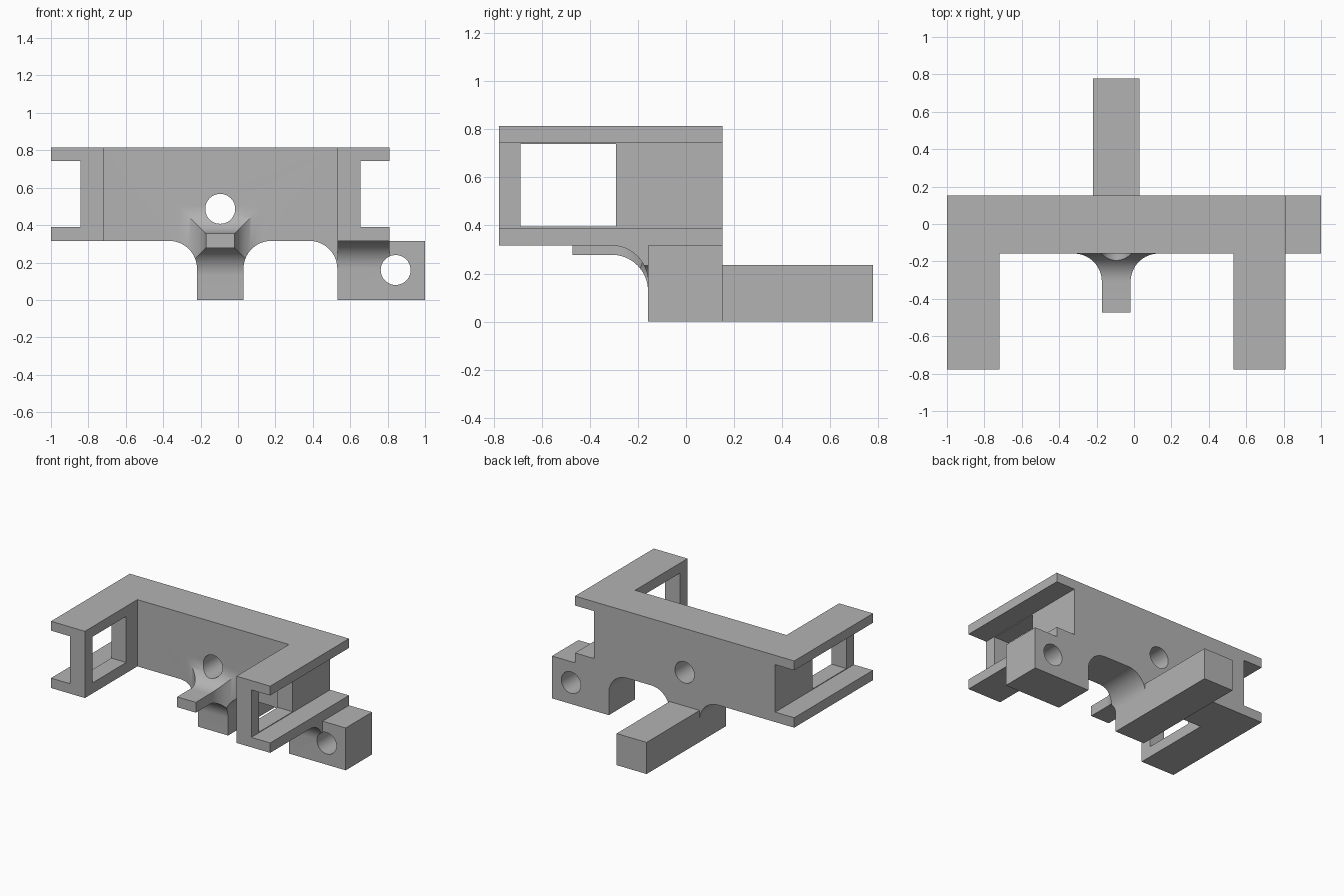
import bpy, bmesh, math

cube = bpy.data.objects.get("Cube")
if cube:
    bpy.data.objects.remove(cube, do_unlink=True)

grey = bpy.data.materials.new("plain grey")
grey.use_nodes = True
grey.diffuse_color = (0.45, 0.45, 0.45, 1)
grey.node_tree.nodes["Principled BSDF"].inputs["Base Color"].default_value = (0.45, 0.45, 0.45, 1)

# Shared dimensions
FRONT, BACK, END = -0.158, 0.152, 0.777
TOP, BASE, SLOT_TOP, SLOT_LOW = 0.814, 0.316, 0.744, 0.39
LEG_L, LEG_R = -0.219, 0.029
IN_L, IN_R, OUT_R = -0.72, 0.531, 0.81
WEB_L, WEB_R = -0.843, 0.654
R = 0.15


def loft(name, rings):
    """Closed solid through rings of equal point count."""
    bm = bmesh.new()
    loops = [[bm.verts.new(p) for p in ring] for ring in rings]
    n = len(loops[0])
    for a, b in zip(loops, loops[1:]):
        for i in range(n):
            j = (i + 1) % n
            bm.faces.new((a[i], a[j], b[j], b[i]))
    bm.faces.new(loops[0])
    bm.faces.new(loops[-1])
    bmesh.ops.recalc_face_normals(bm, faces=bm.faces)
    mesh = bpy.data.meshes.new(name)
    bm.to_mesh(mesh)
    bm.free()
    mesh.materials.append(grey)
    ob = bpy.data.objects.new(name, mesh)
    bpy.context.collection.objects.link(ob)
    return ob


def prism_y(name, pts, y0, y1):
    return loft(name, [[(x, y, z) for x, z in pts] for y in (y0, y1)])


def box(name, x0, x1, y0, y1, z0, z1):
    return prism_y(name, [(x0, z0), (x1, z0), (x1, z1), (x0, z1)], y0, y1)


def arc(cx, cz, r, a0, a1, n=16):
    angles = [math.radians(a0 + (a1 - a0) * i / n) for i in range(n + 1)]
    return [(cx + r * math.cos(a), cz + r * math.sin(a)) for a in angles]


def combine(target, other, operation):
    mod = target.modifiers.new(operation, 'BOOLEAN')
    mod.operation, mod.solver, mod.object = operation, 'EXACT', other
    bpy.context.view_layer.objects.active = target
    bpy.ops.object.modifier_apply(modifier=mod.name)
    bpy.data.objects.remove(other, do_unlink=True)


# Cross bar outline with side slots, arches, centre leg and side foot
outline = [(-1, BASE)]
outline += arc(LEG_L - R, BASE - R, R, 90, 0)
outline += [(LEG_L, 0), (LEG_R, 0)]
outline += arc(LEG_R + R, BASE - R, R, 180, 90)
outline += arc(IN_R - R, BASE - R, R, 90, 0)
outline += [(IN_R, 0), (1, 0), (1, BASE), (OUT_R, BASE), (OUT_R, SLOT_LOW),
            (WEB_R, SLOT_LOW), (WEB_R, SLOT_TOP), (OUT_R, SLOT_TOP), (OUT_R, TOP),
            (-1, TOP), (-1, SLOT_TOP), (WEB_L, SLOT_TOP), (WEB_L, SLOT_LOW), (-1, SLOT_LOW)]
frame = prism_y("bracket_frame", outline, FRONT, BACK)

# Forward channel arms, each with a window through its web
for side, inner, web, outer in (("right", IN_L, WEB_L, -1), ("left", IN_R, WEB_R, OUT_R)):
    section = [(inner, BASE), (outer, BASE), (outer, SLOT_LOW), (web, SLOT_LOW),
               (web, SLOT_TOP), (outer, SLOT_TOP), (outer, TOP), (inner, TOP)]
    arm = prism_y(side + "_arm", section, -END, FRONT)
    lo, hi = sorted((inner, web))
    window = box("window_cutter", lo - 0.05, hi + 0.05, -0.687, -0.29, 0.395, 0.739)
    combine(arm, window, 'DIFFERENCE')
    combine(frame, arm, 'UNION')

# Rear leg extension
combine(frame, box("rear_leg", LEG_L, LEG_R, 0, END, 0, 0.236), 'UNION')

# Fillet between the foot and the underside of the left arm
curve = arc(FRONT - R, BASE - R, R, 90, 0)
curve += [(0, BASE - R), (0, 0.35), (FRONT - R, 0.35)]
combine(frame, loft("foot_fillet", [[(x, y, z) for y, z in curve] for x in (IN_R, OUT_R)]), 'UNION')

# Front tab flaring into the bar on all four sides, trimmed by the arches
def tab_ring(y, d):
    x0, x1, z0, z1 = -0.172 - d, -0.018 + d, 0.278 - d, 0.355 + d
    return [(x0, y, z0), (x1, y, z0), (x1, y, z1), (x0, y, z1)]

rings = [tab_ring(-0.472, 0)]
for y, d in arc(FRONT - R, R, R, -90, 0):
    rings.append(tab_ring(y, d))
rings.append(tab_ring(-0.05, R))
tab = loft("front_tab", rings)
combine(tab, prism_y("arch_trim", outline, -0.6, 0), 'INTERSECT')
combine(frame, tab, 'UNION')

# Round holes through the bar and the foot
for x, z in ((-0.095, 0.487), (0.843, 0.16)):
    hole = prism_y("hole_cutter", arc(x, z, 0.08, 0, 360, 48)[:-1], -0.6, 0.5)
    combine(frame, hole, 'DIFFERENCE')

bpy.ops.object.select_all(action='DESELECT')
frame.select_set(True)
bpy.context.view_layer.objects.active = frame
bpy.ops.object.shade_smooth_by_angle(angle=math.radians(30))
